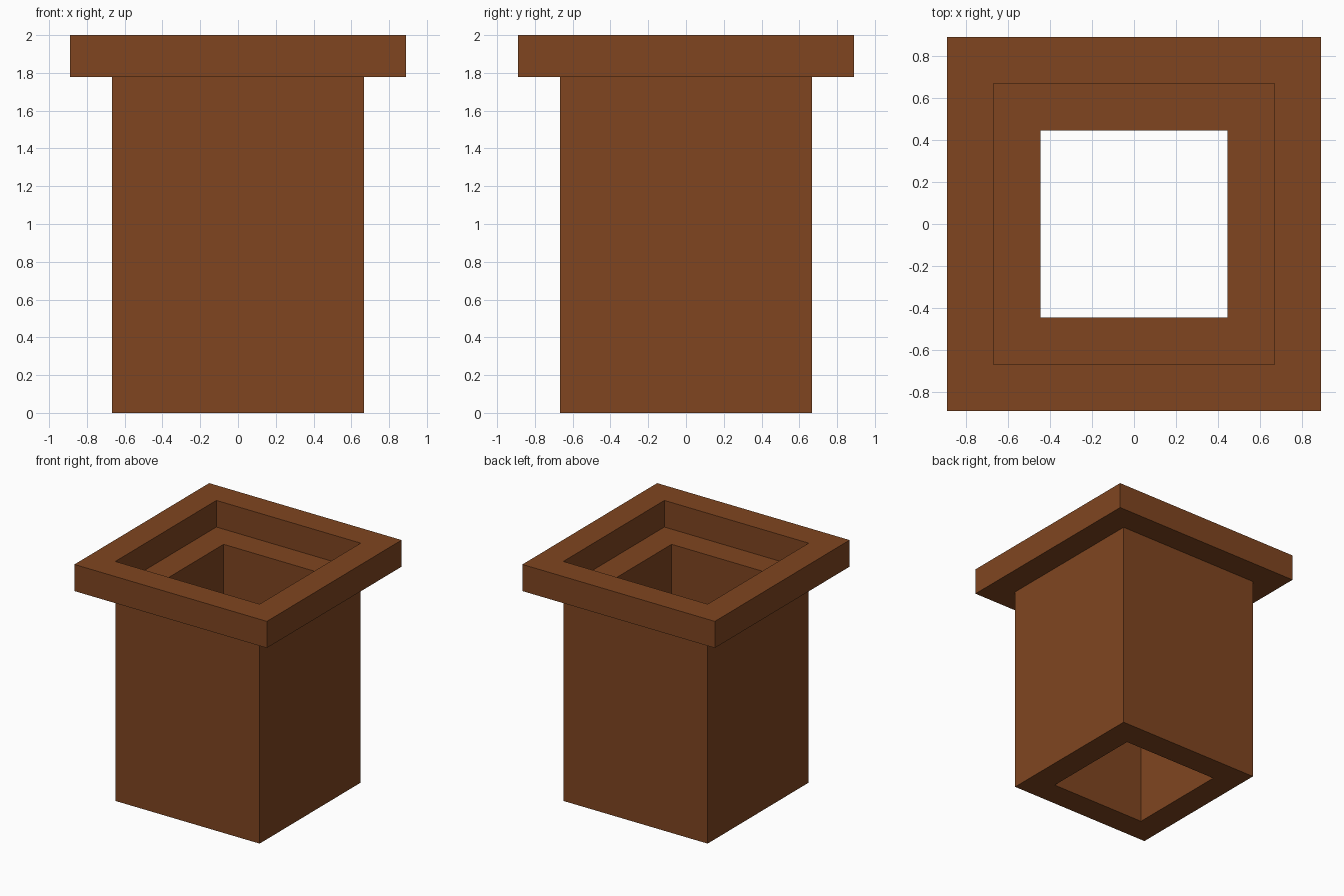
import bpy
import bmesh

if "Cube" in bpy.data.objects:
    bpy.data.objects.remove(bpy.data.objects["Cube"], do_unlink=True)

# Terracotta colour
clay = bpy.data.materials.new("terracotta brown")
clay.use_nodes = True
colour = (0.214, 0.060, 0.0145, 1.0)
clay.diffuse_color = colour
bsdf = next(n for n in clay.node_tree.nodes if n.type == 'BSDF_PRINCIPLED')
bsdf.inputs["Base Color"].default_value = colour

UNIT = 2 / 9


def square_tube(name, inner, outer, bottom, top):
    """Open square tube, sized by half widths and heights."""
    bm = bmesh.new()
    corners = [(-1, -1), (1, -1), (1, 1), (-1, 1)]
    profile = [(inner, bottom), (outer, bottom), (outer, top), (inner, top)]
    loops = [[bm.verts.new((x * r, y * r, z)) for x, y in corners]
             for r, z in profile]
    for i, loop in enumerate(loops):
        following = loops[(i + 1) % len(loops)]
        for k in range(4):
            n = (k + 1) % 4
            bm.faces.new((loop[k], loop[n], following[n], following[k]))
    bmesh.ops.recalc_face_normals(bm, faces=bm.faces)
    mesh = bpy.data.meshes.new(name)
    bm.to_mesh(mesh)
    bm.free()
    mesh.materials.append(clay)
    obj = bpy.data.objects.new(name, mesh)
    bpy.context.collection.objects.link(obj)
    return obj


# Hollow body, whose top forms the ledge inside the rim
square_tube("pot_body", 2 * UNIT, 3 * UNIT, 0, 8 * UNIT)
# Wider rim around the top edge
square_tube("pot_rim", 3 * UNIT, 4 * UNIT, 8 * UNIT, 9 * UNIT)
